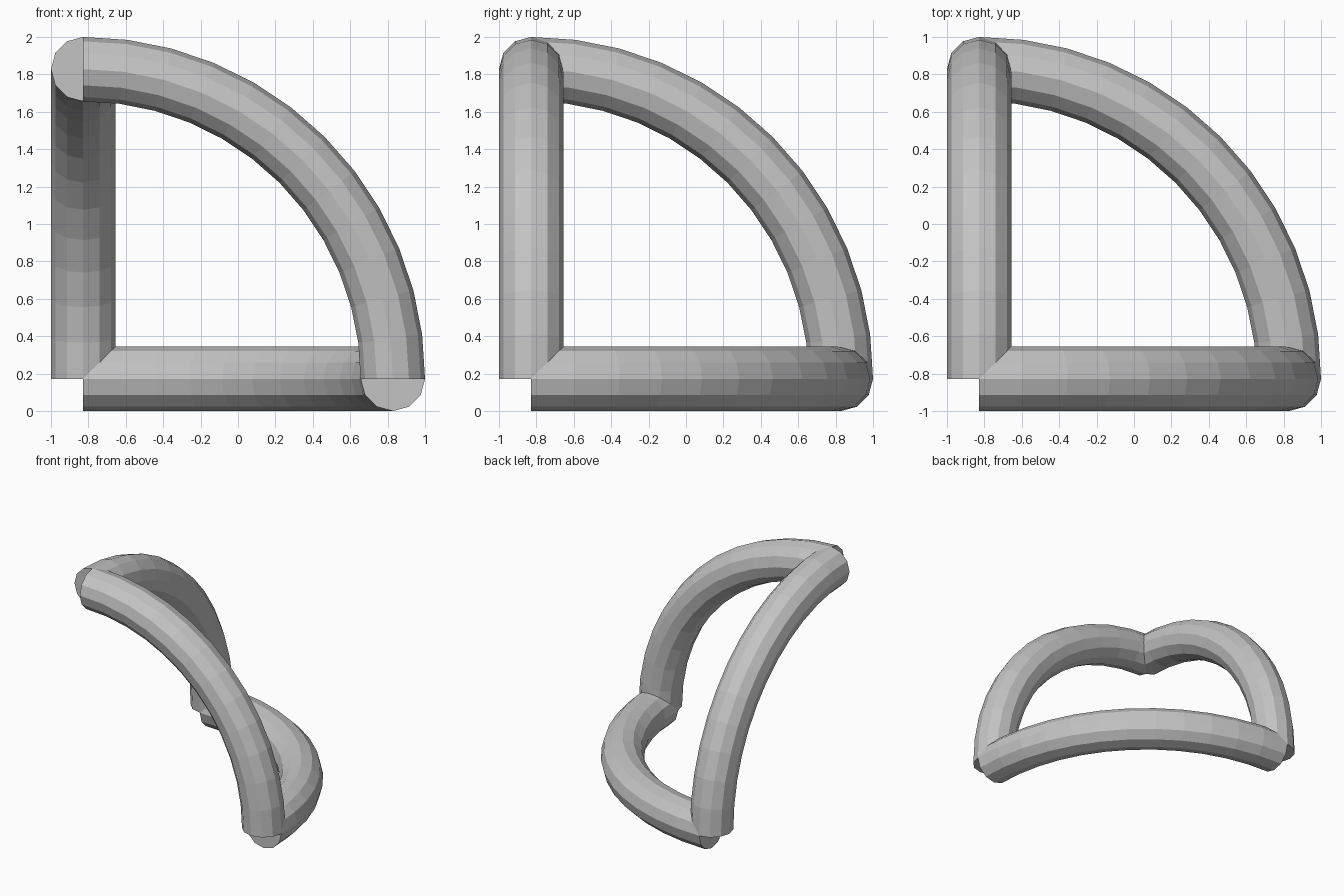
import bpy
import bmesh
import math
from mathutils import Vector

if "Cube" in bpy.data.objects:
    bpy.data.objects.remove(bpy.data.objects["Cube"])

TUBE = 0.1722             # tube radius
ARC = 2 - 2 * TUBE        # radius of each quarter arc
CENTRE = Vector((-1 + TUBE, -1 + TUBE, TUBE))
SIDES = 12
STEPS = 12

grey = bpy.data.materials.new("plain grey")
grey.diffuse_color = (0.55, 0.55, 0.55, 1)
grey.use_nodes = True
grey.node_tree.nodes["Principled BSDF"].inputs["Base Color"].default_value = grey.diffuse_color


def quarter_tube(name, u, v, w):
    """Capped quarter-circle tube sweeping from axis u to axis v, normal w."""
    bm = bmesh.new()
    rings = []
    for i in range(STEPS + 1):
        a = math.pi / 2 * i / STEPS
        out = u * math.cos(a) + v * math.sin(a)
        ring = []
        for j in range(SIDES):
            t = 2 * math.pi * j / SIDES
            ring.append(bm.verts.new(
                CENTRE + out * (ARC + TUBE * math.cos(t)) + w * (TUBE * math.sin(t))))
        rings.append(ring)
    for r0, r1 in zip(rings, rings[1:]):
        for j in range(SIDES):
            k = (j + 1) % SIDES
            bm.faces.new((r0[j], r1[j], r1[k], r0[k]))
    # flat end caps
    bm.faces.new(rings[0])
    bm.faces.new(rings[-1][::-1])
    bmesh.ops.recalc_face_normals(bm, faces=bm.faces)
    mesh = bpy.data.meshes.new(name)
    bm.to_mesh(mesh)
    bm.free()
    mesh.materials.append(grey)
    bpy.context.collection.objects.link(bpy.data.objects.new(name, mesh))


# Three arcs outlining one eighth of a sphere
X, Y, Z = Vector((1, 0, 0)), Vector((0, 1, 0)), Vector((0, 0, 1))
quarter_tube("floor_arc", X, Y, Z)
quarter_tube("left_arc", Y, Z, X)
quarter_tube("front_arc", Z, X, Y)
